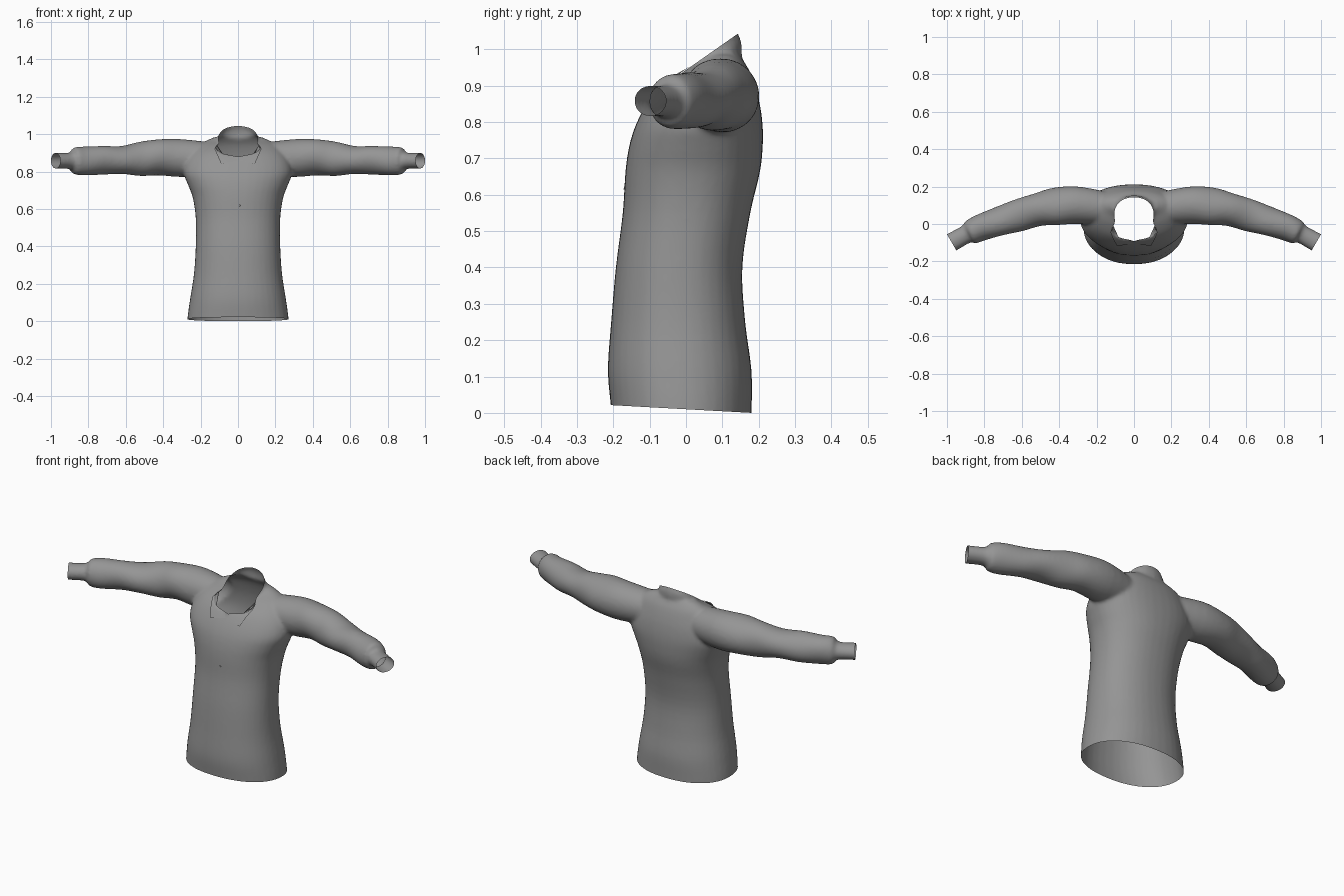
import bpy, bmesh, math
from mathutils import Vector
from mathutils.bvhtree import BVHTree

cube = bpy.data.objects.get("Cube")
if cube:
    bpy.data.objects.remove(cube, do_unlink=True)

cloth = bpy.data.materials.new("grey cloth")
cloth.use_nodes = True
grey = (0.3, 0.3, 0.3, 1)
cloth.diffuse_color = grey
cloth.node_tree.nodes["Principled BSDF"].inputs["Base Color"].default_value = grey

SIDES = 40
ANGLES = [2 * math.pi * i / SIDES for i in range(SIDES)]


def add_object(name, bm):
    mesh = bpy.data.meshes.new(name)
    bm.to_mesh(mesh)
    bm.free()
    mesh.materials.clear()
    mesh.materials.append(cloth)
    for p in mesh.polygons:
        p.use_smooth = True
        p.material_index = 0
    ob = bpy.data.objects.new(name, mesh)
    bpy.context.collection.objects.link(ob)
    return ob


def spline(a, b, c, d, t):
    return 0.5 * (2 * b + (c - a) * t + (2 * a - 5 * b + 4 * c - d) * t * t
                  + (3 * b - a - 3 * c + d) * t ** 3)


def loft(bm, rings, steps=4):
    """Closed solid through rings, with smooth steps between them."""
    n = len(rings)
    fine = []
    for i in range(n - 1):
        a, b, c, d = (rings[max(0, i - 1)], rings[i], rings[i + 1], rings[min(n - 1, i + 2)])
        for k in range(steps):
            fine.append([spline(*q, k / steps) for q in zip(a, b, c, d)])
    fine.append(rings[-1])
    rows = [[bm.verts.new(p) for p in r] for r in fine]
    for r0, r1 in zip(rows, rows[1:]):
        for j in range(SIDES):
            k = (j + 1) % SIDES
            bm.faces.new((r0[j], r0[k], r1[k], r1[j]))
    bm.faces.new(rows[0][::-1])
    bm.faces.new(rows[-1])


def power(v, e):
    return math.copysign(abs(v) ** e, v)


def neck_plane(y):
    return 0.88 + (y + 0.09) * 0.7


bm = bmesh.new()

# Torso: height, half width, front, back
torso = [(-0.06, 0.275, -0.2, 0.18), (0.02, 0.27, -0.207, 0.181), (0.12, 0.256, -0.215, 0.18),
         (0.25, 0.236, -0.206, 0.163), (0.4, 0.226, -0.193, 0.155), (0.55, 0.226, -0.174, 0.177),
         (0.66, 0.242, -0.167, 0.203), (0.73, 0.268, -0.157, 0.211), (0.79, 0.29, -0.139, 0.211),
         (0.85, 0.28, -0.108, 0.203), (0.9, 0.25, -0.07, 0.19), (0.94, 0.215, -0.015, 0.175),
         (0.965, 0.17, 0.035, 0.16), (0.985, 0.125, 0.06, 0.145)]
rings = []
for z, w, front, back in torso:
    mid, depth = (front + back) / 2, (back - front) / 2
    rings.append([Vector((w * power(math.cos(a), 0.9), mid + depth * power(math.sin(a), 0.9), z))
                  for a in ANGLES])
loft(bm, rings)

# Neck: teardrop column with a sloping top
rings = []
for flare, level in ((1.0, None), (1.1, -0.05), (1.0, 0.0), (1.0, 0.04)):
    ring = []
    for a in ANGLES:
        x = 0.128 * math.sin(a) * abs(math.sin(a / 2)) ** 0.8 * flare
        y = 0.025 - 0.117 * math.cos(a) * flare
        ring.append(Vector((x, y, 0.78 if level is None else neck_plane(y) + level)))
    rings.append(ring)
loft(bm, rings)

# Sleeves: centre, half width, half height
sleeve = [(0.12, 0.08, 0.868, 0.085, 0.085), (0.3, 0.1, 0.872, 0.1, 0.101),
          (0.42, 0.094, 0.876, 0.099, 0.097), (0.52, 0.075, 0.868, 0.092, 0.088),
          (0.62, 0.045, 0.862, 0.083, 0.078), (0.72, 0.015, 0.86, 0.078, 0.076),
          (0.82, -0.02, 0.857, 0.074, 0.074), (0.875, -0.045, 0.857, 0.065, 0.071),
          (0.897, -0.055, 0.857, 0.05, 0.045), (0.975, -0.098, 0.858, 0.051, 0.042),
          (1.02, -0.123, 0.858, 0.051, 0.042)]
for side in (1, -1):
    rings = []
    for i, (x, y, z, w, h) in enumerate(sleeve):
        before, after = sleeve[max(0, i - 1)], sleeve[min(len(sleeve) - 1, i + 1)]
        along = Vector((after[0] - before[0], after[1] - before[1])).normalized()
        ring = []
        for a in ANGLES:
            # Twisting folds between elbow and cuff
            fold = 1 + (0.05 * math.sin(2 * a + 22 * x) if 0.4 < x < 0.85 else 0)
            u, v = w * math.cos(a) * fold, h * math.sin(a) * fold
            ring.append(Vector((side * (x - along.y * u), y + along.x * u, z + v)))
        rings.append(ring)
    loft(bm, rings)

bmesh.ops.recalc_face_normals(bm, faces=bm.faces[:])

# Fuse the solids into one skin
source = add_object("shirt_source", bm)
fuse = source.modifiers.new("fuse", "REMESH")
fuse.mode = "VOXEL"
fuse.voxel_size = 0.009
relax = source.modifiers.new("relax", "SMOOTH")
relax.factor = 0.5
relax.iterations = 7
bpy.context.view_layer.update()
deps = bpy.context.evaluated_depsgraph_get()
fused = bpy.data.meshes.new_from_object(source.evaluated_get(deps))
bm = bmesh.new()
bm.from_mesh(fused)
bpy.data.objects.remove(source, do_unlink=True)
bpy.data.meshes.remove(fused)


def cut(point, normal, clear=True):
    geom = bm.verts[:] + bm.edges[:] + bm.faces[:]
    bmesh.ops.bisect_plane(bm, geom=geom, dist=0.00001, plane_co=point,
                           plane_no=normal, clear_outer=clear)


# Open the hem, cuffs and neck
cut((0, 0, 0.01), (0, -0.055, -1))
for side in (1, -1):
    cut((side * 0.975, -0.098, 0.858), (side * 0.86, -0.5, 0))
cut((0, -0.09, neck_plane(-0.09)), (0, -0.7, 1), clear=False)
above = []
for f in bm.faces:
    c = f.calc_center_median()
    if abs(c.x) < 0.13 and c.z > neck_plane(c.y):
        above.append(f)
bmesh.ops.delete(bm, geom=above, context="FACES")
bmesh.ops.recalc_face_normals(bm, faces=bm.faces[:])
skin = BVHTree.FromBMesh(bm)
add_object("shirt_body", bm)

# Collar flaps laid on the chest
for name, side in (("left", 1), ("right", -1)):
    bm = bmesh.new()
    corners = [Vector(p) for p in ((0.004, 0.874), (0.095, 0.86), (0.128, 0.93), (0.1, 0.965))]
    n = 8
    grid = []
    for i in range(n + 1):
        row = []
        for j in range(n + 1):
            s, t = i / n, j / n
            p = corners[0].lerp(corners[1], s).lerp(corners[3].lerp(corners[2], s), t)
            guess = Vector((side * p.x, (p.y - 0.88) / 0.7 - 0.12, p.y))
            spot, normal, _, _ = skin.find_nearest(guess)
            row.append(bm.verts.new(spot + normal * (0.002 + 0.006 * s)))
        grid.append(row)
    for i in range(n):
        for j in range(n):
            quad = [grid[i][j], grid[i + 1][j], grid[i + 1][j + 1], grid[i][j + 1]]
            bm.faces.new(quad if side > 0 else quad[::-1])
    add_object(name + "_collar_flap", bm)

# Small front button
spot, normal, _, _ = skin.find_nearest(Vector((0.01, -0.2, 0.62)))
bm = bmesh.new()
bmesh.ops.create_cone(bm, cap_ends=True, segments=12, radius1=0.005, radius2=0.004, depth=0.004)
turn = normal.to_track_quat("Z", "Y")
for v in bm.verts:
    v.co = turn @ v.co + spot
add_object("front_button", bm)
